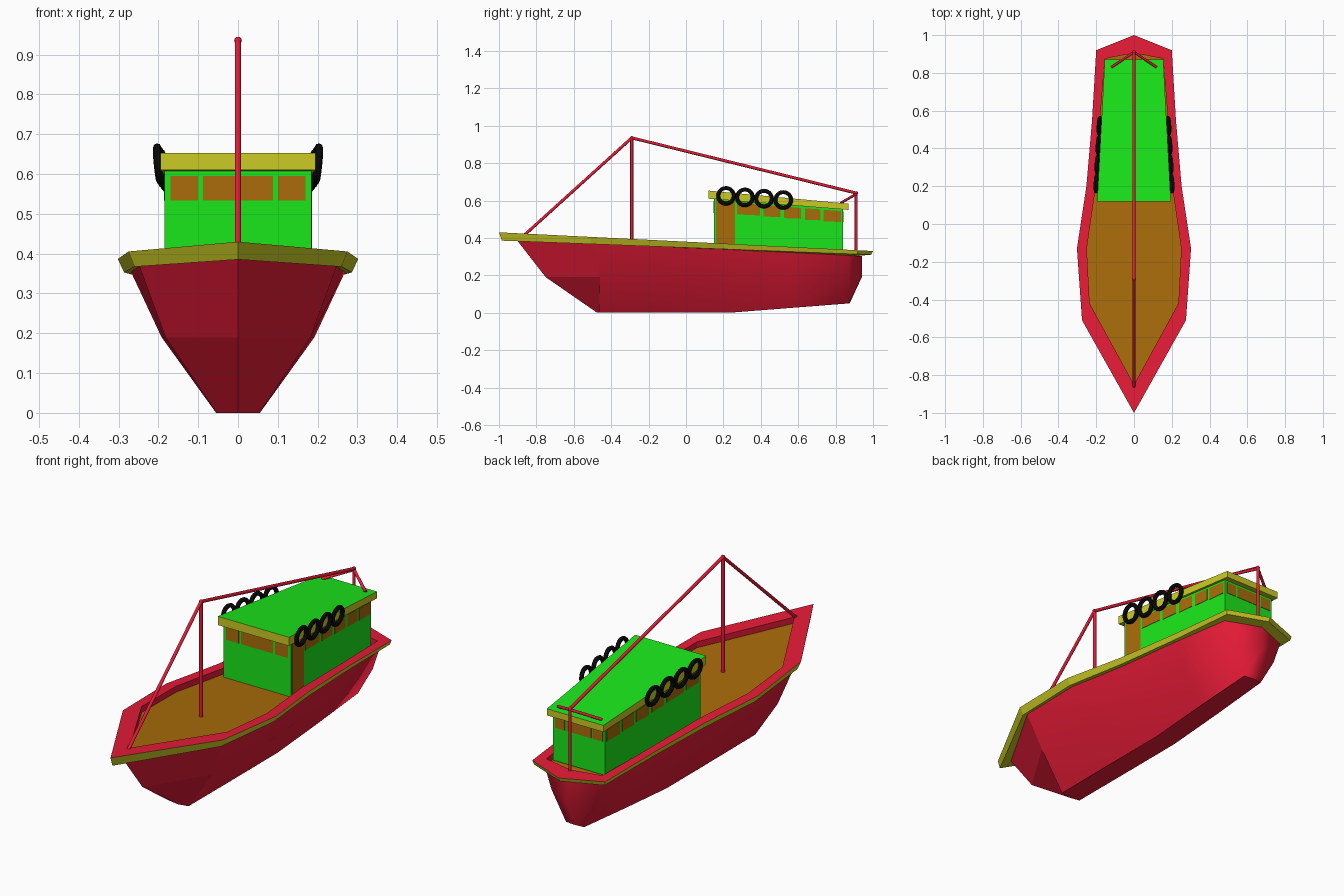
import bpy, bmesh, math
from mathutils import Vector

if "Cube" in bpy.data.objects:
    bpy.data.objects.remove(bpy.data.objects["Cube"])

def material(name, rgb):
    m = bpy.data.materials.new(name)
    m.diffuse_color = (*rgb, 1)
    m.use_nodes = True
    m.node_tree.nodes["Principled BSDF"].inputs["Base Color"].default_value = m.diffuse_color
    return m

RED = material("red paint", (0.80, 0.011, 0.038))
YELLOW = material("yellow trim", (0.60, 0.60, 0.018))
GREEN = material("green paint", (0.012, 0.88, 0.012))
BROWN = material("brown wood", (0.40, 0.15, 0.003))
BLACK = material("black rubber", (0.002, 0.002, 0.002))

def finish(name, bm, mats):
    bmesh.ops.recalc_face_normals(bm, faces=bm.faces)
    me = bpy.data.meshes.new(name)
    bm.to_mesh(me)
    bm.free()
    for m in mats:
        me.materials.append(m)
    ob = bpy.data.objects.new(name, me)
    bpy.context.collection.objects.link(ob)
    return ob

def smooth(ob, degrees):
    bpy.ops.object.select_all(action='DESELECT')
    ob.select_set(True)
    bpy.context.view_layer.objects.active = ob
    bpy.ops.object.shade_smooth_by_angle(angle=math.radians(degrees))

def sheer(y):                      # height of the rail top along the boat
    return 0.38 - 0.05 * y

def ring(half, zfun):
    """Mirror a half outline (bow to stern) into a closed loop of points."""
    pts = half + [(-x, y) for x, y in half[-2:0:-1]]
    return [Vector((x, y, zfun(y))) for x, y in pts]

def bridge(bm, a, b, mat=0):
    n = len(a)
    for i in range(n):
        j = (i + 1) % n
        bm.faces.new((a[i], a[j], b[j], b[i])).material_index = mat

# Hull: three lofted outlines, the top cap is the deck; bow edges stay sharp
keel = [(0, -.475), (.054, -.465), (.055, -.13), (.055, .23), (.055, .55), (.05, .87), (0, .875)]
chine = [(0, -.75), (.182, -.46), (.192, -.13), (.175, .2), (.155, .55), (.13, .87), (0, .94)]
top = [(0, -.91), (.25, -.49), (.27, -.13), (.225, .2), (.2, .55), (.17, .87), (0, .94)]
bm = bmesh.new()
loops = [[bm.verts.new(p) for p in ring(h, f)] for h, f in (
    (keel, lambda y: max(0, (y - .23) * .078)),
    (chine, lambda y: .19),
    (top, lambda y: sheer(y) - .03))]
bridge(bm, loops[0], loops[1])
bridge(bm, loops[1], loops[2])
caps = [bm.faces.new(loops[0]), bm.faces.new(loops[2])]
caps[1].material_index = 1
for e in bm.edges:
    if all(v.co.y < -.4 for v in e.verts) or any(c in e.link_faces for c in caps):
        e.smooth = False
smooth(finish("hull", bm, [RED, BROWN]), 70)

# Rail: red top and inside, yellow outer band and underside
outer = [(0, -1), (.275, -.51), (.302, -.13), (.252, .2), (.222, .55), (.2, .92), (0, 1)]
lower = [(0, -.985), (.26, -.505), (.286, -.13), (.242, .2), (.213, .55), (.193, .915), (0, .99)]
inner = [(0, -.85), (.235, -.42), (.25, -.13), (.202, .2), (.18, .55), (.154, .875), (0, .905)]
bm = bmesh.new()
r = [[bm.verts.new(p) for p in ring(h, f)] for h, f in (
    (inner, lambda y: sheer(y) - .032),
    (inner, sheer),
    (outer, sheer),
    (lower, lambda y: sheer(y) - .032 + .012 * y))]
for i, mat in enumerate((0, 0, 1, 1)):
    bridge(bm, r[i], r[(i + 1) % 4], mat)
finish("rail", bm, [RED, YELLOW])

def prism(name, quad, offset, mats, rule=None):
    """Box between a quad and the same quad moved by offset (one vector or four)."""
    bm = bmesh.new()
    offs = offset if isinstance(offset, list) else [offset] * 4
    a = [bm.verts.new(p) for p in quad]
    b = [bm.verts.new(Vector(p) + Vector(o)) for p, o in zip(quad, offs)]
    bm.faces.new(a)
    bm.faces.new(b)
    bridge(bm, a, b)
    bmesh.ops.recalc_face_normals(bm, faces=bm.faces)
    if rule:
        for f in bm.faces:
            f.material_index = rule(f)
    return finish(name, bm, mats)

def wall(y):                       # cabin half width
    return .185 - .06 * (y - .15)

def eave(y):                       # underside of roof
    return .61 - .08 * (y - .12)

# Cabin, tapering aft
F, B = .15, .84
plan = [(-wall(F), F), (wall(F), F), (wall(B), B), (-wall(B), B)]
prism("cabin", [(x, y, .32) for x, y in plan],
      [(0, 0, eave(y) + .005 - .32) for x, y in plan], [GREEN])

# Roof slab: green top, yellow edges
plan = [(-.195, .12), (.195, .12), (.155, .87), (-.155, .87)]
prism("roof", [(x, y, eave(y)) for x, y in plan],
      [(0, 0, .043 if y < .5 else .033) for x, y in plan], [YELLOW, GREEN],
      lambda f: int(f.normal.z > .7))

# Front and back windows
for x0, x1 in ((-.17, -.10), (-.088, .088), (.10, .17)):
    prism("front_window", [(x0, F, .533), (x1, F, .533), (x1, F, .595), (x0, F, .595)],
          (0, -.002, 0), [BROWN])
    k = .77
    prism("back_window", [(x0 * k, B, .485), (x1 * k, B, .485), (x1 * k, B, .542), (x0 * k, B, .542)],
          (0, .002, 0), [BROWN])

# Side windows following the eave, with a door on the right only
for s in (-1, 1):
    def side_plate(name, y0, y1, low0, low1, gap):
        prism(name, [(s * wall(y0), y0, low0), (s * wall(y1), y1, low1),
                     (s * wall(y1), y1, eave(y1) - gap), (s * wall(y0), y0, eave(y0) - gap)],
              (s * .002, 0, 0), [BROWN])
    spans = [(.272, .395), (.415, .505), (.525, .615), (.635, .718), (.735, .83)]
    if s > 0:
        side_plate("side_door", .16, .262, .34, .34, .004)
    else:
        spans.append((.165, .255))
    for y0, y1 in spans:
        side_plate("side_window", y0, y1, eave(y0) - .072, eave(y1) - .068, .01)

    # Tyres hung along the roof edge
    for y, z in ((.214, .625), (.315, .617), (.417, .61), (.52, .603)):
        x = .195 - .0533 * (y - .12) + .009
        bpy.ops.mesh.primitive_torus_add(major_segments=24, minor_segments=8,
            major_radius=.042, minor_radius=.0105, location=(s * x, y, z),
            rotation=(0, s * (math.pi / 2 + .1), s * .053))
        tyre = bpy.context.object
        tyre.name = "tyre"
        tyre.data.materials.append(BLACK)
        smooth(tyre, 60)

def pole(name, a, b, radius):
    a, b = Vector(a), Vector(b)
    bpy.ops.mesh.primitive_cylinder_add(vertices=10, radius=radius, depth=(b - a).length,
        location=(a + b) / 2, rotation=(b - a).to_track_quat('Z', 'Y').to_euler())
    ob = bpy.context.object
    ob.name = name
    ob.data.materials.append(RED)
    smooth(ob, 50)

# Mast, stays and stern post
mast, post = (0, -.29, .935), (0, .91, .64)
pole("mast", (0, -.29, .36), mast, .0085)
pole("stern_post", (0, .91, .32), post, .008)
pole("fore_stay", (0, -.87, .41), mast, .008)
pole("back_stay", mast, post, .008)
for s in (-1, 1):
    pole("stern_brace", (0, .91, .635), (s * .12, .83, .588), .007)
for p in (mast, post):
    bpy.ops.mesh.primitive_uv_sphere_add(segments=10, ring_count=6, radius=.010, location=p)
    bpy.context.object.name = "pole_cap"
    bpy.context.object.data.materials.append(RED)
